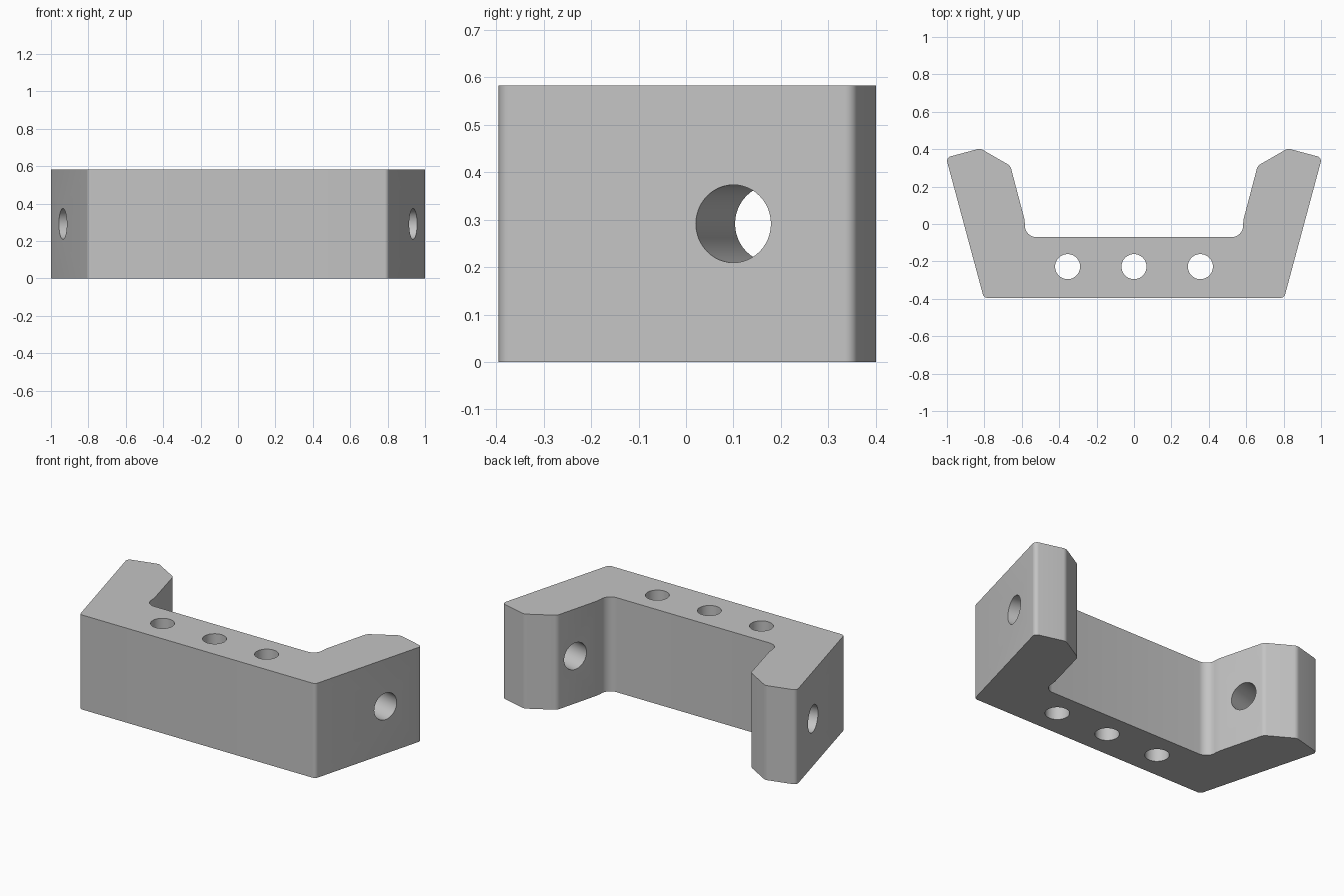
import bpy, bmesh, math
from mathutils import Vector

if "Cube" in bpy.data.objects:
    bpy.data.objects.remove(bpy.data.objects["Cube"])

HEIGHT = 0.583
TILT = math.radians(15)

grey = bpy.data.materials.new("plain_grey")
grey.diffuse_color = (0.55, 0.55, 0.55, 1)
grey.use_nodes = True
grey.node_tree.nodes["Principled BSDF"].inputs["Base Color"].default_value = grey.diffuse_color


def fillet(points, steps=8):
    """Round each (x, y, radius) corner of a closed outline with a true arc."""
    out = []
    for i, (x, y, r) in enumerate(points):
        p = Vector((x, y))
        a = (Vector(points[i - 1][:2]) - p).normalized()
        b = (Vector(points[(i + 1) % len(points)][:2]) - p).normalized()
        if r == 0:
            out.append(p)
            continue
        half = a.angle(b) / 2
        centre = p + (a + b).normalized() * r / math.sin(half)
        start = p + a * r / math.tan(half) - centre
        end = p + b * r / math.tan(half) - centre
        sweep = start.angle(end)
        for k in range(steps + 1):
            t = k / steps
            out.append(centre + (start * math.sin((1 - t) * sweep)
                                 + end * math.sin(t * sweep)) / math.sin(sweep))
    return out


# Bracket body: mirrored half outline, rounded and extruded upward
half = [(0.803, -0.395, 0.025), (1.005, 0.355, 0.025), (0.822, 0.404, 0.04),
        (0.661, 0.311, 0.04), (0.587, 0.03, 0), (0.583, 0.0, 0),
        (0.583, -0.07, 0.06)]
outline = fillet(half + [(-x, y, r) for x, y, r in reversed(half)])
bm = bmesh.new()
base = bm.faces.new([bm.verts.new((p.x, p.y, 0)) for p in outline])
top = bmesh.ops.extrude_face_region(bm, geom=[base])["geom"]
bmesh.ops.translate(bm, vec=(0, 0, HEIGHT),
                    verts=[g for g in top if isinstance(g, bmesh.types.BMVert)])
bmesh.ops.recalc_face_normals(bm, faces=bm.faces)
mesh = bpy.data.meshes.new("bracket")
bm.to_mesh(mesh)
bm.free()
mesh.materials.append(grey)
bracket = bpy.data.objects.new("bracket", mesh)
bpy.context.collection.objects.link(bracket)


def drill(location, radius, depth, rotation=(0, 0, 0)):
    """Cut a round through hole in the bracket."""
    bpy.ops.mesh.primitive_cylinder_add(vertices=48, radius=radius, depth=depth,
                                        location=location, rotation=rotation)
    cutter = bpy.context.object
    cutter.name = "hole_cutter"
    cutter.hide_render = True
    cutter.data.materials.append(grey)
    bpy.context.view_layer.objects.active = bracket
    mod = bracket.modifiers.new("hole", 'BOOLEAN')
    mod.operation = 'DIFFERENCE'
    mod.solver = 'EXACT'
    mod.object = cutter
    bpy.ops.object.modifier_apply(modifier=mod.name)
    bpy.data.objects.remove(cutter)


# Vertical mounting holes along the base
for x in (-0.355, 0, 0.355):
    drill((x, -0.228, HEIGHT / 2), 0.067, 1)

# Cross holes square to each leaning arm
for side in (-1, 1):
    drill((side * 0.936, 0.1, HEIGHT / 2), 0.082, 0.9,
          (0, math.pi / 2, -side * TILT))

# Smooth rounded corners and bores, sharp edges elsewhere
bpy.ops.object.select_all(action='DESELECT')
bracket.select_set(True)
bpy.context.view_layer.objects.active = bracket
bpy.ops.object.shade_smooth_by_angle(angle=math.radians(25))
